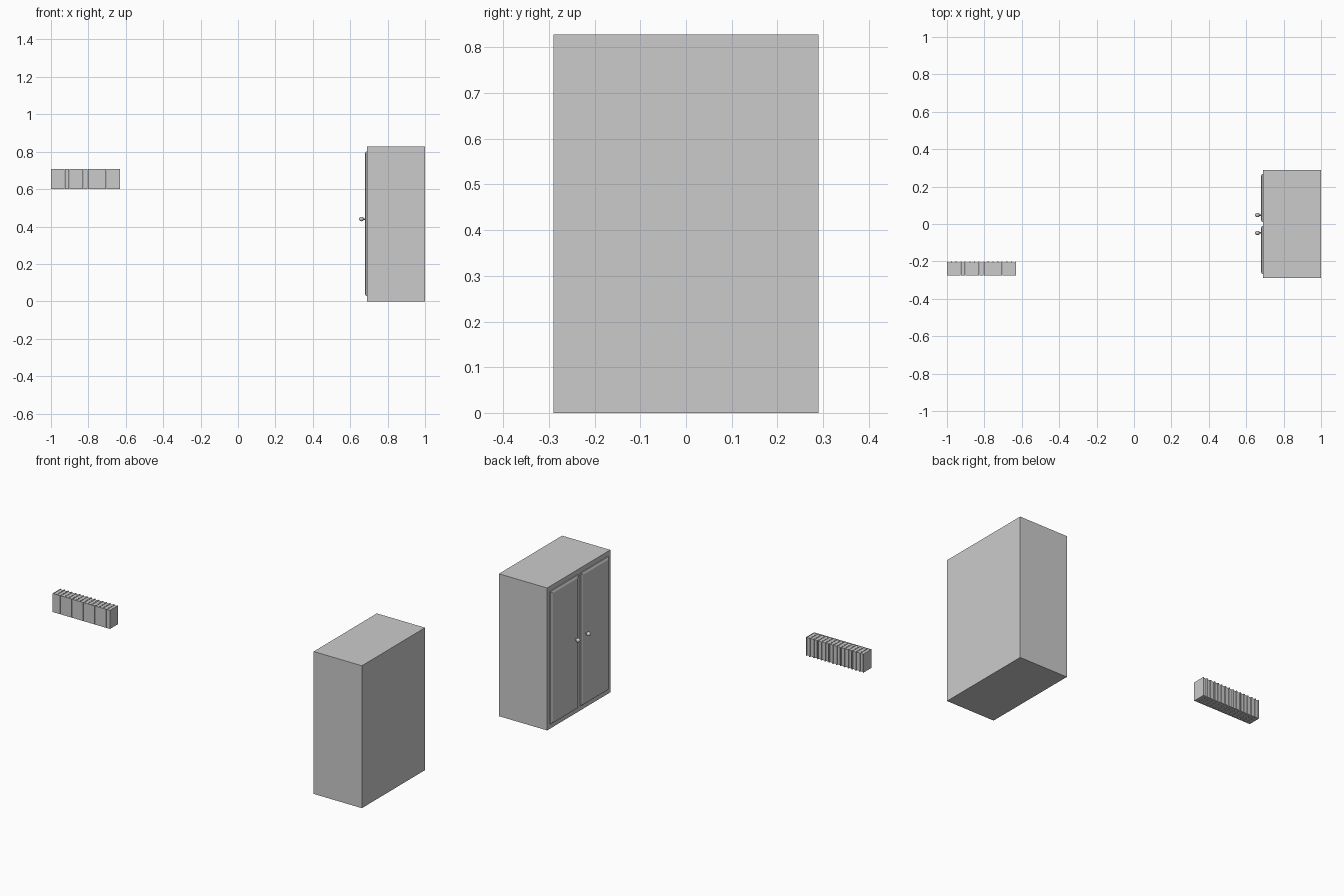
import bpy, bmesh, math
from mathutils import Matrix

if "Cube" in bpy.data.objects:
    bpy.data.objects.remove(bpy.data.objects["Cube"])


def box(name, lo, hi):
    bm = bmesh.new()
    size = [b - a for a, b in zip(lo, hi)]
    mid = [(a + b) / 2 for a, b in zip(lo, hi)]
    bmesh.ops.create_cube(bm, size=1, matrix=Matrix.Translation(mid) @ Matrix.Diagonal((*size, 1)))
    return finish(name, bm)


def finish(name, bm):
    me = bpy.data.meshes.new(name)
    bm.to_mesh(me)
    bm.free()
    ob = bpy.data.objects.new(name, me)
    bpy.context.collection.objects.link(ob)
    return ob


# Cabinet body
box("cabinet_body", (0.69, -0.29, 0), (1.0, 0.29, 0.828))

for side, s in (("right", -1), ("left", 1)):
    # Door slab with chamfered front rim
    y0, y1 = sorted((s * 0.012, s * 0.267))
    bm = bmesh.new()
    rings = []
    for x, inset in ((0.69, 0), (0.684, 0), (0.678, 0.012)):
        rings.append([bm.verts.new((x, y, z)) for y, z in (
            (y0 + inset, 0.028 + inset), (y1 - inset, 0.028 + inset),
            (y1 - inset, 0.8 - inset), (y0 + inset, 0.8 - inset))])
    for a, b in zip(rings, rings[1:]):
        for i in range(4):
            j = (i + 1) % 4
            bm.faces.new((a[i], a[j], b[j], b[i]))
    bm.faces.new(rings[0])
    bm.faces.new(rings[-1])
    bmesh.ops.recalc_face_normals(bm, faces=bm.faces)
    finish(f"{side}_door", bm)

    # Round knob on a short stem
    bm = bmesh.new()
    bmesh.ops.create_uvsphere(bm, u_segments=20, v_segments=12, radius=0.012,
                              matrix=Matrix.Translation((0.66, s * 0.048, 0.44)))
    bmesh.ops.create_cone(bm, cap_ends=True, segments=12, radius1=0.004, radius2=0.004, depth=0.016,
                          matrix=Matrix.Translation((0.672, s * 0.048, 0.44)) @ Matrix.Rotation(math.pi / 2, 4, 'Y'))
    for f in bm.faces:
        f.smooth = True
    finish(f"{side}_knob", bm)

# Row of books: two covers, a page block and a spine each
count = 15
pitch = 0.37 / count
for i in range(count):
    x0 = -1 + i * pitch
    x1 = x0 + pitch - 0.001
    t = 0.003
    box(f"book_{i}_cover_a", (x0, -0.275, 0.6), (x0 + t, -0.2, 0.708))
    box(f"book_{i}_cover_b", (x1 - t, -0.275, 0.6), (x1, -0.2, 0.708))
    box(f"book_{i}_pages", (x0 + t, -0.272, 0.602), (x1 - t, -0.205, 0.706))
    box(f"book_{i}_spine", (x0 + t, -0.275, 0.6), (x1 - t, -0.272, 0.708))
